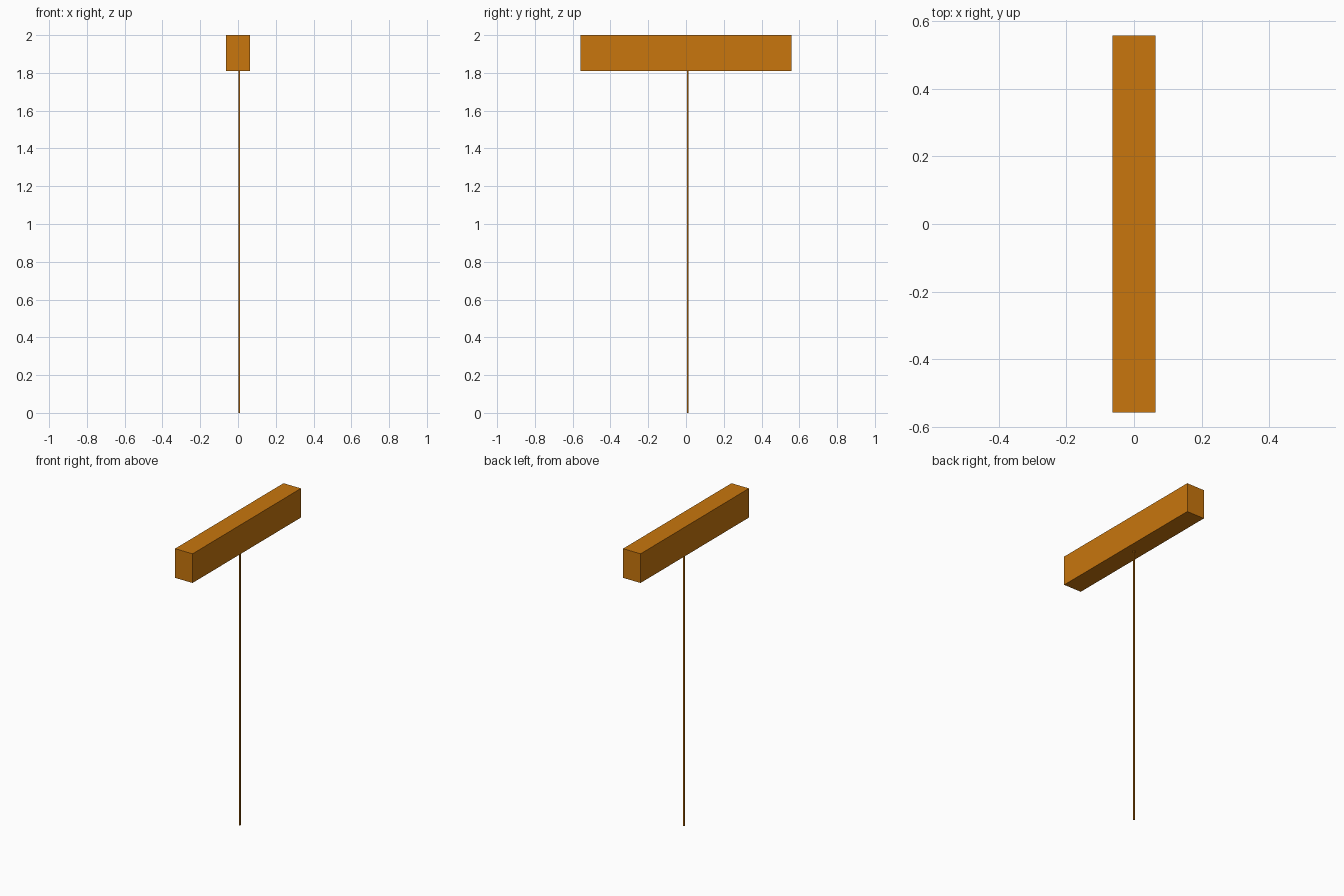
import bpy

if "Cube" in bpy.data.objects:
    bpy.data.objects.remove(bpy.data.objects["Cube"])

wood = bpy.data.materials.new("orange_wood")
wood.diffuse_color = (0.58, 0.18, 0.004, 1)
wood.use_nodes = True
wood.node_tree.nodes["Principled BSDF"].inputs["Base Color"].default_value = wood.diffuse_color


def box(name, lo, hi):
    bpy.ops.mesh.primitive_cube_add(size=1, location=[(a + b) / 2 for a, b in zip(lo, hi)])
    ob = bpy.context.object
    ob.name = name
    ob.scale = [b - a for a, b in zip(lo, hi)]
    bpy.ops.object.transform_apply(location=False, rotation=False, scale=True)
    ob.data.materials.append(wood)
    return ob


# Horizontal head block
box("head_beam", (-0.063, -0.558, 1.81), (0.063, 0.558, 2.0))

# Very thin upright, slightly off centre
box("thin_pole", (0.003, 0.004, 0.0), (0.011, 0.013, 1.81))
